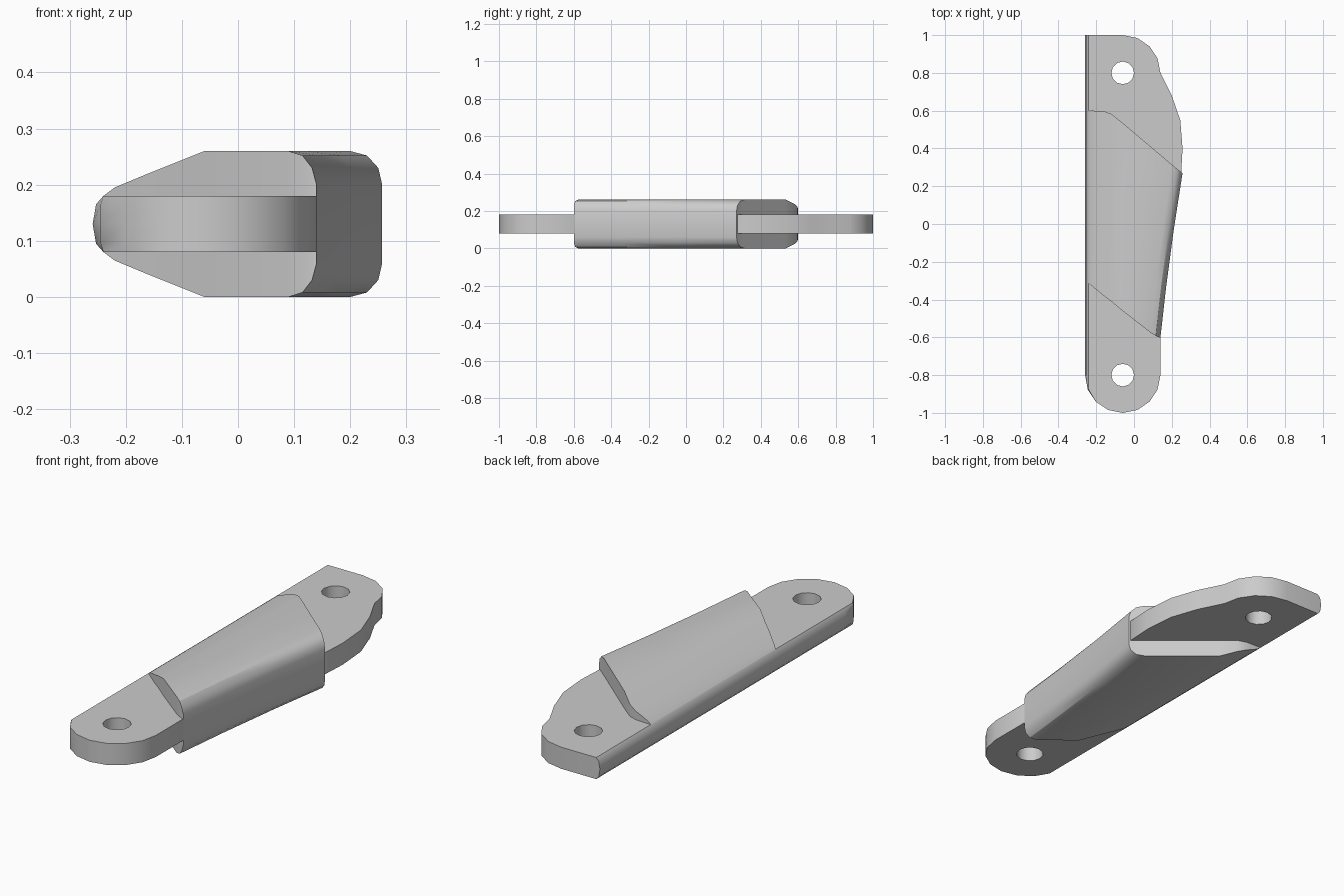
import bpy, bmesh
from math import cos, sin, pi, radians

if "Cube" in bpy.data.objects:
    bpy.data.objects.remove(bpy.data.objects["Cube"], do_unlink=True)

grey = bpy.data.materials.new("plain grey")
grey.use_nodes = True
colour = (0.6, 0.6, 0.6, 1)
grey.diffuse_color = colour
grey.node_tree.nodes["Principled BSDF"].inputs["Base Color"].default_value = colour

HEIGHT = 0.26
PIVOT_X, PIVOT_Y = -0.06, 0.8


def arc(cx, cy, r, start, end, steps):
    angles = [radians(start + (end - start) * i / steps) for i in range(steps + 1)]
    return [(cx + r * cos(a), cy + r * sin(a)) for a in angles]


def finish(bm, name):
    bmesh.ops.recalc_face_normals(bm, faces=bm.faces[:])
    mesh = bpy.data.meshes.new(name)
    bm.to_mesh(mesh)
    bm.free()
    mesh.materials.append(grey)
    ob = bpy.data.objects.new(name, mesh)
    bpy.context.collection.objects.link(ob)
    bpy.ops.object.select_all(action='DESELECT')
    ob.select_set(True)
    bpy.context.view_layer.objects.active = ob
    bpy.ops.object.shade_smooth_by_angle(angle=radians(32))


def stack_walls(bm, loops):
    """Join matching closed loops with quads."""
    for low, high in zip(loops, loops[1:]):
        n = len(low)
        for i in range(n):
            j = (i + 1) % n
            bm.faces.new((low[i], low[j], high[j], high[i]))


def loop_edges(bm, loop):
    return [bm.edges.get((a, b)) for a, b in zip(loop, loop[1:] + loop[:1])]


# Lever plate: flat outline, rounded left edge, a pivot hole at each end
outline = arc(PIVOT_X, -PIVOT_Y, 0.2, 180, 360, 8)
outline += [(0.14, -0.6), (0.12, -0.56), (0.22, 0.22), (0.25, 0.27), (0.257, 0.4),
            (0.245, 0.55), (0.2, 0.68)]
outline += arc(PIVOT_X, PIVOT_Y, 0.2, 0, 90, 4) + [(-0.26, 1)]
levels = [(0.08, -0.24), (0.095, -0.253), (0.13, -0.259), (0.165, -0.253), (0.18, -0.24)]

bm = bmesh.new()
rims = [[bm.verts.new((max(x, left), y, z)) for x, y in outline] for z, left in levels]
stack_walls(bm, rims)
holes = []
for side in (-1, 1):
    ring = arc(PIVOT_X, side * PIVOT_Y, 0.06, 0, 330, 11)
    hole = [[bm.verts.new((x, y, z)) for x, y in ring] for z in (0.08, 0.18)]
    stack_walls(bm, hole)
    holes.append(hole)
for end in (0, -1):
    edges = loop_edges(bm, rims[end])
    for hole in holes:
        edges += loop_edges(bm, hole[end])
    bmesh.ops.triangle_fill(bm, edges=edges, use_beauty=True, use_dissolve=False)
finish(bm, "lever_plate")

# Thick grip: wedge section with slanted ends, wider towards the back
# Each row: front x, front y, back x, back y, top z
rows = [(-0.24, -0.315, -0.24, 0.6, 0.18),
        (-0.22, -0.33, -0.22, 0.6, 0.195),
        (-0.16, -0.38, -0.16, 0.597, 0.22),
        (-0.12, -0.41, -0.12, 0.583, 0.236),
        (-0.06, -0.46, -0.06, 0.535, 0.26),
        (0.09, -0.577, 0.2, 0.315, 0.26),
        (0.115, -0.592, 0.23, 0.29, 0.252),
        (0.132, -0.6, 0.25, 0.275, 0.23),
        (0.14, -0.6, 0.257, 0.27, 0.2)]
bm = bmesh.new()
stations = []
for t in (0, 0.3, 0.65, 1):
    top, bottom = [], []
    for fx, fy, bx, by, z in rows:
        hollow = 0.007 * sin(pi * t) if bx > 0 else 0
        x, y = fx + (bx - fx) * t - hollow, fy + (by - fy) * t
        top.append(bm.verts.new((x, y, z)))
        bottom.append(bm.verts.new((x, y, HEIGHT - z)))
    stations.append(top + bottom[::-1])
stack_walls(bm, stations)
for ring in (stations[0], stations[-1]):
    for i in range(len(rows) - 1):
        bm.faces.new((ring[i], ring[i + 1], ring[-2 - i], ring[-1 - i]))
finish(bm, "thick_grip")
